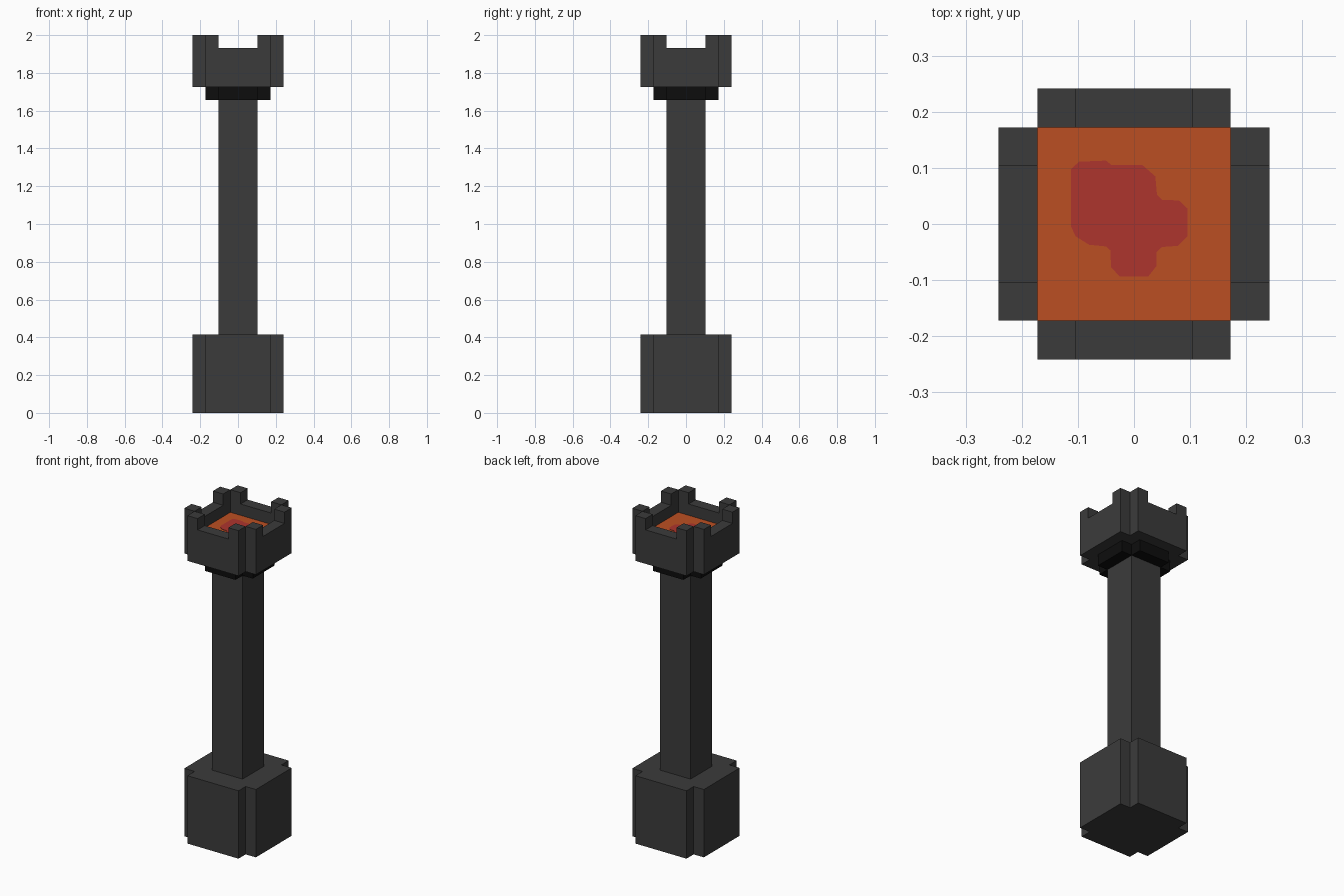
import bpy
import bmesh

U = 2 / 29  # one block of the tower; everything sits on this grid

cube = bpy.data.objects.get("Cube")
if cube:
    bpy.data.objects.remove(cube, do_unlink=True)


def material(name, rgb):
    mat = bpy.data.materials.new(name)
    mat.use_nodes = True
    mat.diffuse_color = (*rgb, 1)
    mat.node_tree.nodes["Principled BSDF"].inputs["Base Color"].default_value = (*rgb, 1)
    return mat


stone = material("dark stone", (0.044, 0.044, 0.044))
soot = material("black stone", (0.004, 0.004, 0.004))
ember = material("glowing orange", (0.50, 0.078, 0.016))
coal = material("hot red", (0.42, 0.035, 0.027))


def prism(name, outline, z0, z1, mat):
    """Flat outline raised from z0 to z1."""
    bm = bmesh.new()
    face = bm.faces.new([bm.verts.new((x, y, z0)) for x, y in outline])
    up = bmesh.ops.extrude_face_region(bm, geom=[face])["geom"]
    verts = [v for v in up if isinstance(v, bmesh.types.BMVert)]
    bmesh.ops.translate(bm, verts=verts, vec=(0, 0, z1 - z0))
    bmesh.ops.recalc_face_normals(bm, faces=bm.faces)
    mesh = bpy.data.meshes.new(name)
    bm.to_mesh(mesh)
    bm.free()
    mesh.materials.append(mat)
    obj = bpy.data.objects.new(name, mesh)
    bpy.context.scene.collection.objects.link(obj)
    return obj


def box(name, x0, x1, y0, y1, z0, z1, mat):
    outline = [(x0 * U, y0 * U), (x1 * U, y0 * U), (x1 * U, y1 * U), (x0 * U, y1 * U)]
    return prism(name, outline, z0 * U, z1 * U, mat)


def cross(name, out, inner, z0, z1, mat):
    """Square block with its four corners notched."""
    quarter = [(out, -inner), (out, inner), (inner, inner)]
    outline = []
    for _ in range(4):
        outline += quarter
        quarter = [(-y, x) for x, y in quarter]
    return prism(name, [(x * U, y * U) for x, y in outline], z0 * U, z1 * U, mat)


# Tower body
cross("base", 3.5, 2.5, 0, 6, stone)
box("shaft", -1.5, 1.5, -1.5, 1.5, 6, 24, stone)
cross("collar", 2.5, 1.5, 24, 25, soot)
cross("head", 3.5, 2.5, 25, 26, stone)

# Fire bed inside the head
box("fire_bed", -2.5, 2.5, -2.5, 2.5, 26, 27, ember)

# Four parapet walls, each a notched profile with a merlon at both ends
profile = [(-2.5, 26), (2.5, 26), (2.5, 29), (1.5, 29),
           (1.5, 28), (-1.5, 28), (-1.5, 29), (-2.5, 29)]
for i, side in enumerate(("front", "left", "back", "right")):
    wall = prism(side + "_parapet", [(x * U, z * U) for x, z in profile],
                 -U / 2, U / 2, stone)
    for v in wall.data.vertices:
        x, y, z = v.co.x, z_off if (z_off := -3 * U - v.co.z) else 0, v.co.y
        for _ in range(i):
            x, y = -y, x
        v.co = (x, y, z)

# Red patch of coals on the fire bed
patch = [(-.112, .098), (-.098, .111), (-.05, .113), (-.04, .105), (.015, .105),
         (.038, .085), (.041, .052), (.05, .043), (.08, .042), (.095, .028),
         (.095, -.022), (.078, -.039), (.05, -.041), (.04, -.05), (.04, -.075),
         (.025, -.094), (-.025, -.094), (-.041, -.077), (-.042, -.047),
         (-.05, -.04), (-.08, -.037), (-.104, -.022), (-.112, -.005)]
prism("coal_patch", patch, 27 * U - 0.002, 27 * U + 0.002, coal)
